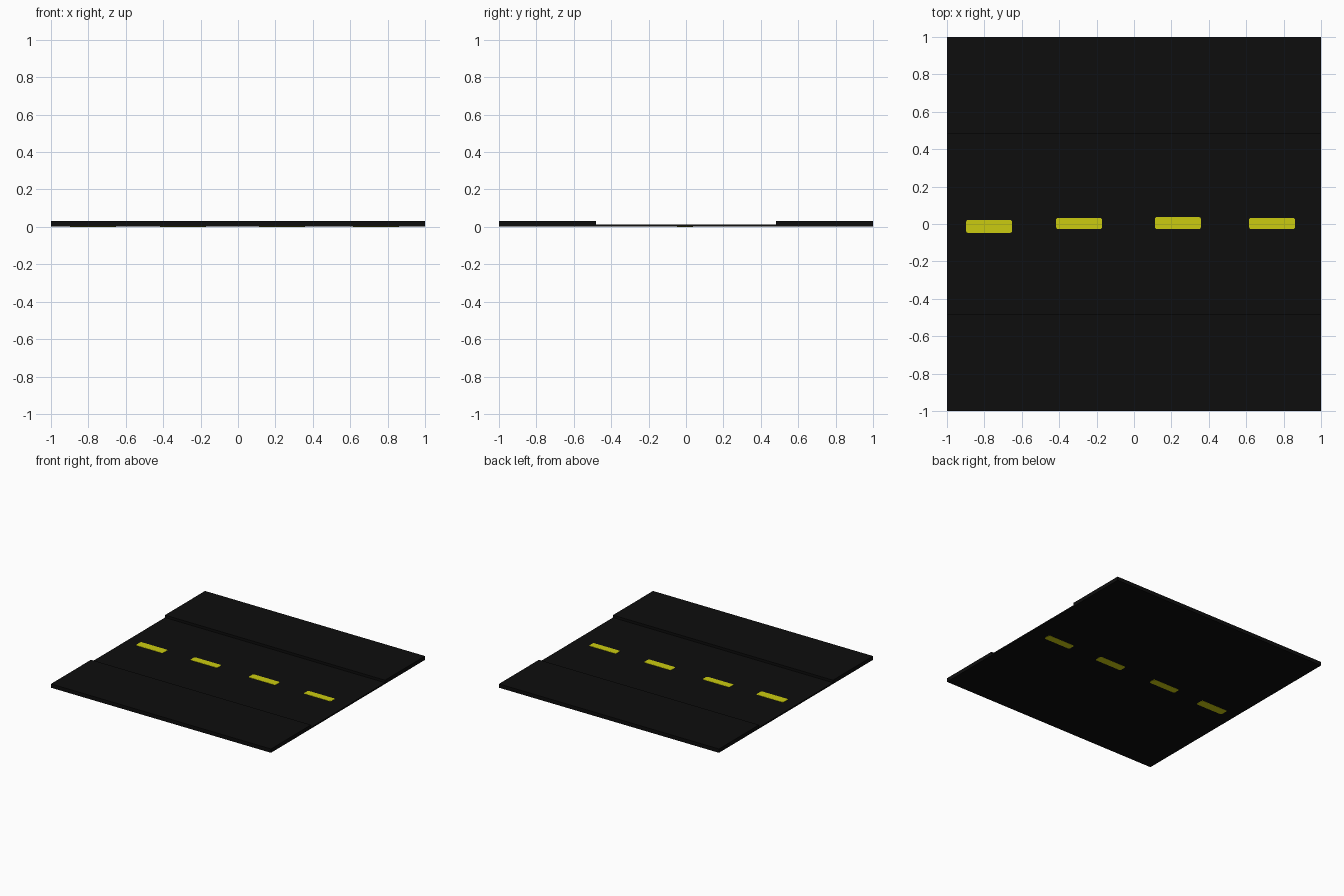
import bpy, bmesh

if "Cube" in bpy.data.objects:
    bpy.data.objects.remove(bpy.data.objects["Cube"])


def material(name, rgb):
    m = bpy.data.materials.new(name)
    m.diffuse_color = (*rgb, 1)
    m.use_nodes = True
    m.node_tree.nodes["Principled BSDF"].inputs["Base Color"].default_value = m.diffuse_color
    return m


def finish(name, bm, mat):
    bmesh.ops.recalc_face_normals(bm, faces=bm.faces)
    me = bpy.data.meshes.new(name)
    bm.to_mesh(me)
    bm.free()
    me.materials.append(mat)
    ob = bpy.data.objects.new(name, me)
    bpy.context.collection.objects.link(ob)
    return ob


asphalt = material("asphalt_black", (0.004, 0.004, 0.004))
paint = material("line_yellow", (0.6, 0.6, 0.005))

# Road slab with raised pavements: one cross-section swept along x
BASE, ROAD, KERB, EDGE = 0.001, 0.012, 0.032, 0.48
half = [(EDGE, ROAD), (EDGE, KERB), (1, KERB), (1, BASE), (EDGE, BASE)]
profile = half + [(-y, z) for y, z in reversed(half)]
bm = bmesh.new()
rings = [[bm.verts.new((x, y, z)) for y, z in profile] for x in (-1, 1)]
n = len(profile)
for i in range(n):
    j = (i + 1) % n
    bm.faces.new((rings[0][i], rings[0][j], rings[1][j], rings[1][i]))
for r in rings:
    bm.faces.new(r)
finish("road_and_pavements", bm, asphalt)

# Centre-line dashes, showing on both the top and the underside
dashes = [(-0.775, -0.013, 0.07), (-0.294, 0.003, 0.06),
          (0.235, 0.005, 0.065), (0.738, 0.003, 0.06)]
for k, (x, y, w) in enumerate(dashes, 1):
    bm = bmesh.new()
    bmesh.ops.create_cube(bm, size=1)
    for v in bm.verts:
        v.co = (x + v.co.x * 0.246, y + v.co.y * w, (v.co.z + 0.5) * 0.014)
    corners = [e for e in bm.edges
               if abs(e.verts[0].co.z - e.verts[1].co.z) > 0.01]
    bmesh.ops.bevel(bm, geom=corners, offset=0.012, segments=3,
                    profile=0.5, affect='EDGES')
    finish(f"lane_dash_{k}", bm, paint)
